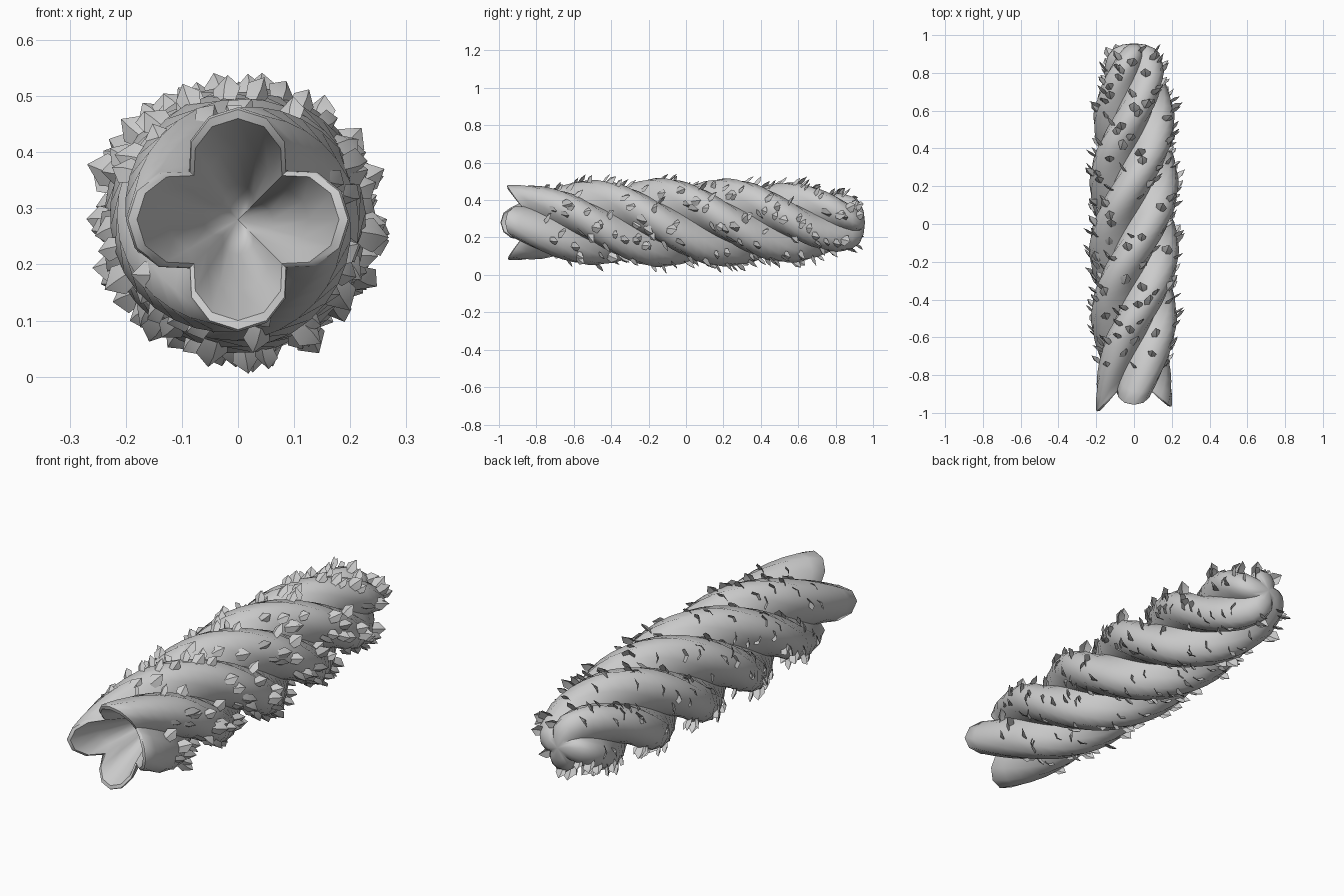
import bpy, bmesh, math, random
from mathutils import Vector

if "Cube" in bpy.data.objects:
    bpy.data.objects.remove(bpy.data.objects["Cube"])

random.seed(4)
CZ = 0.28                      # height of the long axis
C, A = 0.55, 0.45              # lobe centre and lobe radius, relative to R
AM = math.radians(45) + math.asin(C / (A * math.sqrt(2)))   # angle where lobes meet
SEG = 6
Y0 = -0.87
TWIST = 4.3
PROFILE = [(-0.87, .2), (-0.6, .225), (-0.2, .238), (0.1, .24), (0.4, .23), (0.6, .213),
           (0.8, .18), (0.89, .145), (0.93, .11), (0.95, .06)]


def radius(y):
    for (a, ra), (b, rb) in zip(PROFILE, PROFILE[1:]):
        if y <= b:
            return ra + (rb - ra) * (y - a) / (b - a)
    return PROFILE[-1][1]


def lobe_angle(lobe, y):
    return math.radians(90 - 90 * lobe) - TWIST * (y - Y0)


def lobe_point(lobe, alpha, y, R):
    """Point on a twisted lobe and its outward direction."""
    th = lobe_angle(lobe, y)
    n = Vector((math.cos(th - alpha), 0, math.sin(th - alpha)))
    p = Vector((math.cos(th), 0, math.sin(th))) * C * R + n * A * R
    return p + Vector((0, y, CZ)), n


def lip_offset(lobe, alpha, y):
    """Lobes reach further forward than the notches at the mouth."""
    reach = (0.08, 0.09, 0.075, 0.115)[lobe]
    return -reach * math.cos(alpha / AM * math.pi / 2) * max(0, 1 - (y - Y0) / 0.25)


def ring(bm, y, R, dy=0.0):
    out = []
    for lobe in range(4):
        for i in range(SEG):
            al = -AM + 2 * AM * i / SEG
            p, _ = lobe_point(lobe, al, y, R)
            p.y += lip_offset(lobe, al, y) + dy
            out.append(bm.verts.new(p))
    return out


def bridge(bm, a, b):
    n = len(a)
    for i in range(n):
        bm.faces.new((a[i], a[(i + 1) % n], b[(i + 1) % n], b[i]))


def fan(bm, a, y):
    c = bm.verts.new((0, y, CZ))
    for i in range(len(a)):
        bm.faces.new((a[i], a[(i + 1) % len(a)], c))


def finish(bm, name, mat, angle):
    me = bpy.data.meshes.new(name)
    bm.to_mesh(me)
    bm.free()
    me.materials.append(mat)
    ob = bpy.data.objects.new(name, me)
    bpy.context.collection.objects.link(ob)
    bpy.ops.object.select_all(action='DESELECT')
    ob.select_set(True)
    bpy.context.view_layer.objects.active = ob
    bpy.ops.object.shade_smooth_by_angle(angle=math.radians(angle))
    return ob


grey = bpy.data.materials.new("plain_grey")
grey.diffuse_color = (0.6, 0.6, 0.6, 1)
grey.use_nodes = True
grey.node_tree.nodes["Principled BSDF"].inputs["Base Color"].default_value = grey.diffuse_color

# twisted four-lobed body with hollow mouth
bm = bmesh.new()
ys = [Y0 + i * 0.044 for i in range(40)] + [0.89, 0.93, 0.95]
rings = [ring(bm, y, radius(y)) for y in ys]
for a, b in zip(rings, rings[1:]):
    bridge(bm, a, b)
fan(bm, rings[-1], 0.957)
# rounded lip, then a funnel running inward
lip = ring(bm, Y0, 0.196, -0.007)
inner = ring(bm, Y0, 0.18, -0.004)
bridge(bm, rings[0], lip)
bridge(bm, lip, inner)
prev = inner
for k in (0.3, 0.65):
    nxt = [bm.verts.new(v.co.lerp(Vector((0, -0.55, CZ)), k)) for v in inner]
    bridge(bm, prev, nxt)
    prev = nxt
fan(bm, prev, -0.55)
bmesh.ops.recalc_face_normals(bm, faces=bm.faces)
finish(bm, "twisted_body", grey, 50)

# cupped leaf-shaped thorns leaning to the tail: (side, out, along)
LEAF = [(-.02, -.012, .004), (0, -.012, -.006), (.02, -.012, .004),
        (-.027, .02, .006), (0, .02, -.006), (.027, .02, .006), (0, .05, .004)]
LEAF_FACES = [(0, 1, 4, 3), (1, 2, 5, 4), (3, 4, 6), (4, 5, 6)]
bm = bmesh.new()
PER_LOBE = 64
for lobe in range(4):
    for k in range(PER_LOBE):
        y = -0.76 + 1.68 * (k + random.random()) / PER_LOBE
        al = random.uniform(-1.45, 1.45)
        p, n = lobe_point(lobe, al, y, radius(y))
        lean = random.uniform(0.4, 1.2) + max(0, y - 0.75) * 2
        out = (n + Vector((0, lean, 0))).normalized()
        yaw = random.uniform(-0.5, 0.5)
        along = Vector((0, 1, 0)) + n.cross(Vector((0, 1, 0))) * yaw
        along = (along - out * along.dot(out)).normalized()
        side = out.cross(along)
        s = random.uniform(0.8, 1.15)
        vs = [bm.verts.new(p + (side * a + out * b + along * c) * s) for a, b, c in LEAF]
        for f in LEAF_FACES:
            bm.faces.new([vs[i] for i in f])
finish(bm, "thorns", grey, 45)
